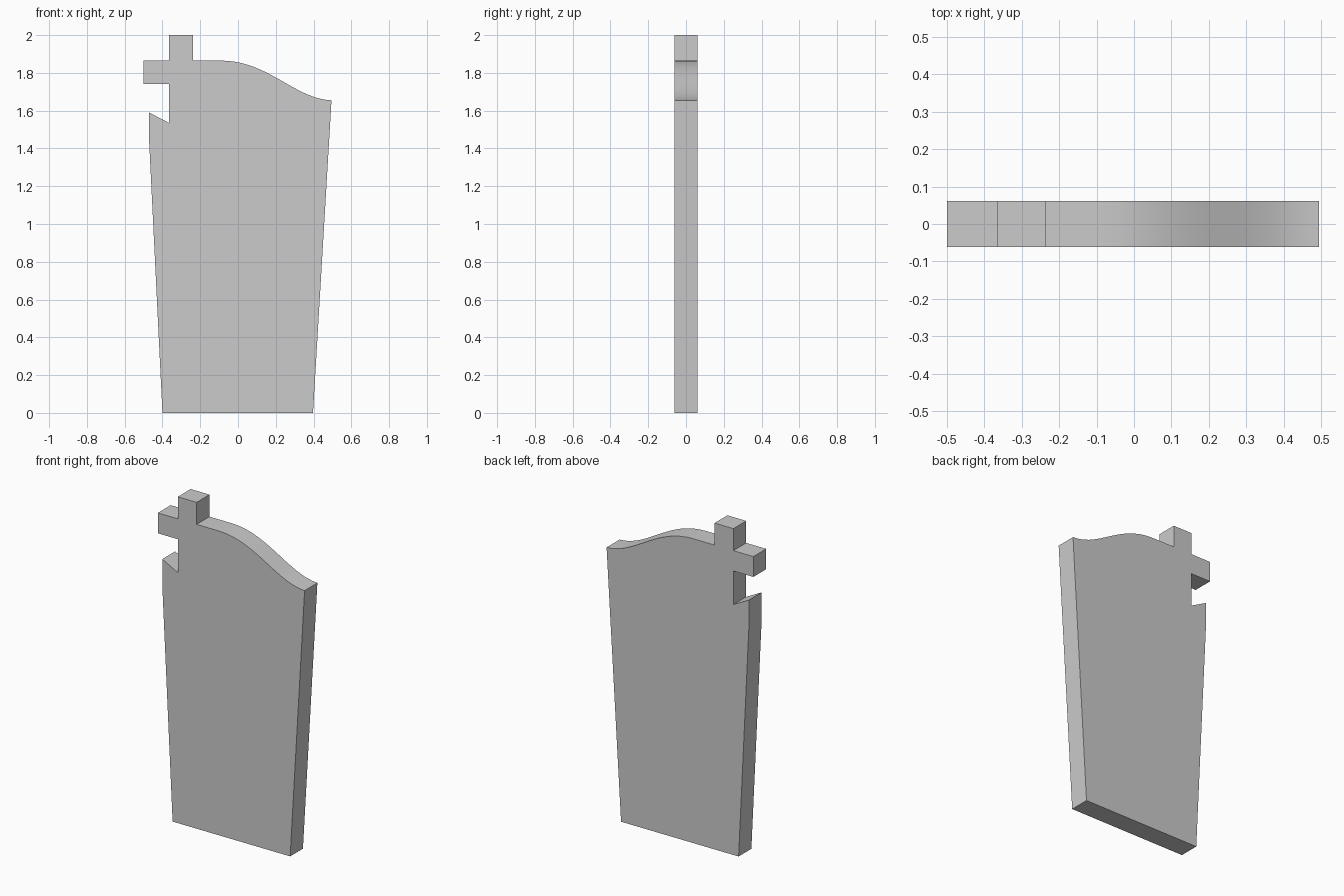
import bpy
import bmesh
from mathutils import Vector
from mathutils.geometry import interpolate_bezier

if "Cube" in bpy.data.objects:
    bpy.data.objects.remove(bpy.data.objects["Cube"])

HALF_DEPTH = 0.062

# Sweeping shoulder, from the cross arm down to the right corner
shoulder = [(p.x, p.y) for p in interpolate_bezier(
    Vector((-0.09, 1.865)), Vector((0.16, 1.865)),
    Vector((0.30, 1.662)), Vector((0.495, 1.655)), 20)]

# Tapered slab with the cross cut into its upper left corner (x, z)
outline = [(-0.40, 0), (-0.47, 1.43), (-0.47, 1.59), (-0.365, 1.535),
           (-0.365, 1.74), (-0.50, 1.74), (-0.50, 1.865), (-0.365, 1.865),
           (-0.365, 2.0), (-0.237, 2.0), (-0.237, 1.865)]
outline += shoulder + [(0.397, 0)]


def extruded_profile(name, points, half_depth):
    bm = bmesh.new()
    face = bm.faces.new([bm.verts.new((x, -half_depth, z)) for x, z in points])
    result = bmesh.ops.extrude_face_region(bm, geom=[face], use_keep_orig=True)
    moved = [v for v in result["geom"] if isinstance(v, bmesh.types.BMVert)]
    bmesh.ops.translate(bm, vec=(0, 2 * half_depth, 0), verts=moved)
    bmesh.ops.recalc_face_normals(bm, faces=bm.faces)
    mesh = bpy.data.meshes.new(name)
    bm.to_mesh(mesh)
    bm.free()
    obj = bpy.data.objects.new(name, mesh)
    bpy.context.collection.objects.link(obj)
    return obj


# Headstone: smooth along the shoulder, crisp at all corners
headstone = extruded_profile("headstone", outline, HALF_DEPTH)
bpy.context.view_layer.objects.active = headstone
headstone.select_set(True)
bpy.ops.object.shade_smooth_by_angle(angle=0.35)
